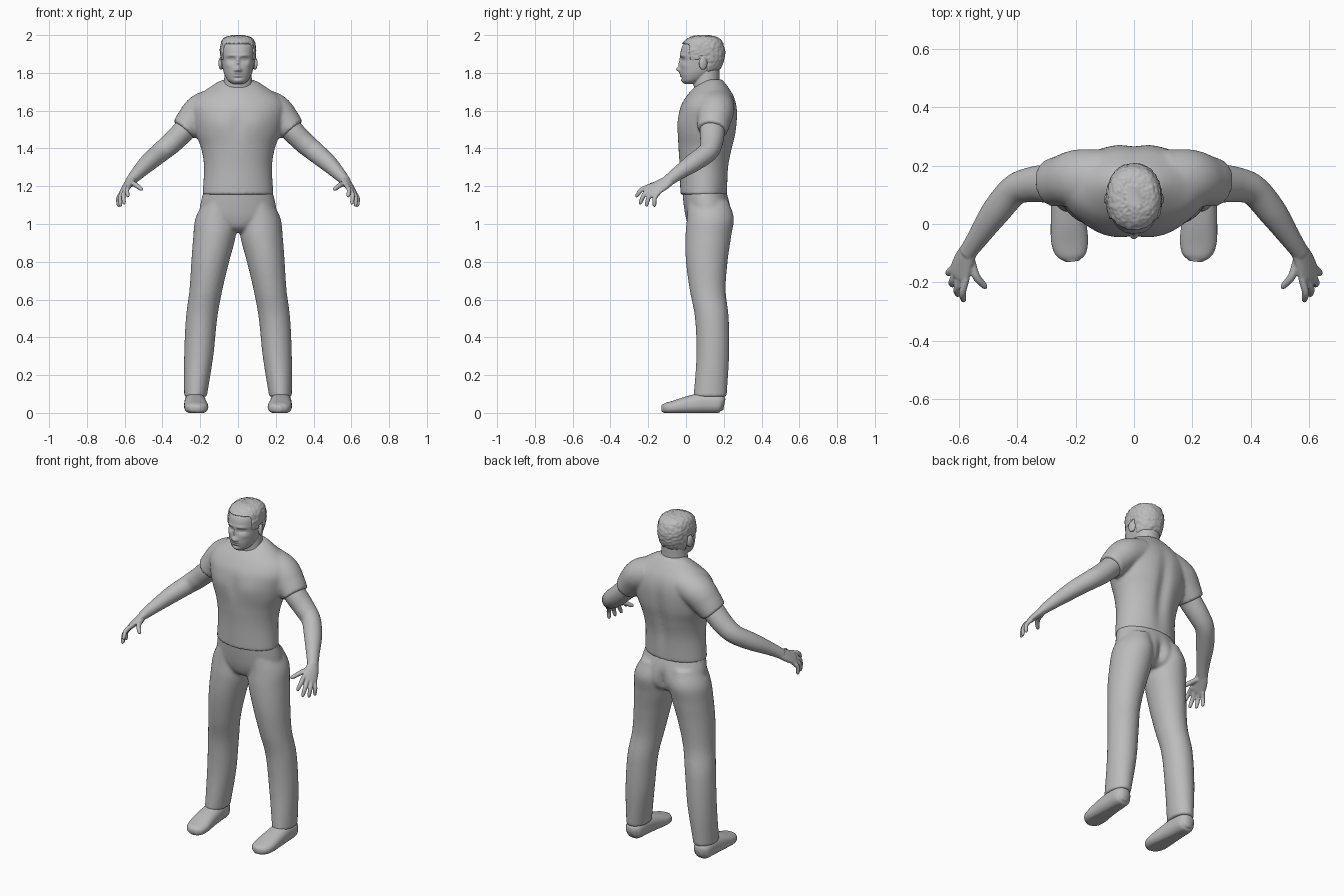
import bpy, bmesh, math
from mathutils import Vector, Matrix, noise

cube = bpy.data.objects.get("Cube")
if cube:
    bpy.data.objects.remove(cube)

grey = bpy.data.materials.new("plain grey")
grey.use_nodes = True
grey.diffuse_color = (0.5, 0.5, 0.5, 1)
grey.node_tree.nodes["Principled BSDF"].inputs["Base Color"].default_value = grey.diffuse_color
X, Y, Z = Vector((1, 0, 0)), Vector((0, 1, 0)), Vector((0, 0, 1))


def spline(rows, steps):
    """Catmull-Rom curve through rows of any width."""
    p = [Vector(r) for r in rows]
    p = [2 * p[0] - p[1]] + p + [2 * p[-1] - p[-2]]
    out = []
    for a, b, c, d in zip(p, p[1:], p[2:], p[3:]):
        for k in range(steps):
            t = k / steps
            out.append((2 * b + (c - a) * t + (2 * a - 5 * b + 4 * c - d) * t * t
                        + (3 * b - a - 3 * c + d) * t ** 3) * 0.5)
    return out + [p[-2]]


def loft(bm, rows, side=X, power=2.0, steps=8, segs=48, upright=False):
    """Skin rings given as centre x, y, z, half size along side, half size across."""
    pts = spline(rows, steps)
    centres = [Vector(p[:3]) for p in pts]
    rings = []
    for i, p in enumerate(pts):
        t = Z if upright else (centres[min(i + 1, len(pts) - 1)] - centres[max(i - 1, 0)]).normalized()
        u = (side - t * side.dot(t)).normalized()
        w = t.cross(u)
        ring = []
        for k in range(segs):
            c, s = math.cos(math.tau * k / segs), math.sin(math.tau * k / segs)
            cu = math.copysign(abs(c) ** (2 / power), c) * p[3]
            cw = math.copysign(abs(s) ** (2 / power), s) * p[4]
            ring.append(bm.verts.new(centres[i] + u * cu + w * cw))
        rings.append(ring)
    for a, b in zip(rings, rings[1:]):
        for k in range(segs):
            n = (k + 1) % segs
            bm.faces.new((a[k], a[n], b[n], b[k]))
    bm.faces.new(rings[0][::-1])
    bm.faces.new(rings[-1])


def column(bm, rows, **options):
    """Level rings given as height, front, back, half width, centre x."""
    loft(bm, [(x, (f + b) / 2, z, w, (b - f) / 2) for z, f, b, w, x in rows], upright=True, **options)


def sculpt(bm, x, z, rx, rz, push, middle=0.1, front=True):
    """Push a soft bump outward (or a dent inward) on the front or back, on both sides."""
    for v in bm.verts:
        if (v.co.y < middle) == front:
            d = ((abs(v.co.x) - x) / rx) ** 2 + ((v.co.z - z) / rz) ** 2
            v.co.y += (-push if front else push) * math.exp(-d)


def mirror(bm):
    made = bmesh.ops.duplicate(bm, geom=bm.verts[:] + bm.edges[:] + bm.faces[:])["geom"]
    for v in made:
        if isinstance(v, bmesh.types.BMVert):
            v.co.x *= -1


def finish(name, bm, voxel=0.0, smooth=4, flip=False):
    bm = bm.copy()
    if flip:
        bmesh.ops.scale(bm, vec=(-1, 1, 1), verts=bm.verts)
    bmesh.ops.recalc_face_normals(bm, faces=bm.faces)
    for f in bm.faces:
        f.smooth = True
    mesh = bpy.data.meshes.new(name)
    bm.to_mesh(mesh)
    bm.free()
    mesh.materials.append(grey)
    ob = bpy.data.objects.new(name, mesh)
    bpy.context.collection.objects.link(ob)
    if voxel:
        fuse = ob.modifiers.new("fuse", 'REMESH')
        fuse.mode, fuse.voxel_size, fuse.use_smooth_shade = 'VOXEL', voxel, True
        soft = ob.modifiers.new("soften", 'SMOOTH')
        soft.factor, soft.iterations = 0.5, smooth


# Shirt: sleeves, then the trunk
bm = bmesh.new()
loft(bm, [(.1, .155, 1.635, .1, .09), (.19, .155, 1.6, .1, .092), (.245, .148, 1.545, .088, .084),
          (.287, .14, 1.497, .08, .071)], side=Y)
mirror(bm)
column(bm, [(1.155, -.03, .22, .188, 0), (1.3, -.033, .23, .18, 0), (1.4, -.04, .25, .195, 0),
            (1.48, -.045, .268, .225, 0), (1.56, -.042, .275, .245, 0), (1.62, -.03, .272, .25, 0),
            (1.67, -.002, .258, .225, 0), (1.71, .03, .235, .17, 0), (1.75, .075, .205, .11, 0),
            (1.765, .1, .19, .075, 0)], segs=64)
sculpt(bm, 0, 1.42, .035, .2, -.02, .13, False)
sculpt(bm, .1, 1.53, .07, .06, .008)
sculpt(bm, 0, 1.53, .025, .08, -.006)
finish("shirt", bm, .009)

# Collar band
bpy.ops.mesh.primitive_torus_add(major_radius=1, minor_radius=.06, major_segments=48, minor_segments=8,
                                 location=(0, .1, 1.715), rotation=(.43, 0, 0))
collar = bpy.context.object
collar.name = "collar"
collar.scale = (.09, .085, .09)
collar.data.materials.append(grey)
bpy.ops.object.shade_smooth()

# Trousers: legs, then the hips
bm = bmesh.new()
column(bm, [(.085, .04, .215, .06, .225), (.3, .055, .228, .077, .208), (.5, .048, .226, .083, .193),
            (.65, .02, .21, .087, .17), (.8, 0, .22, .1, .147), (.93, -.003, .238, .112, .125),
            (1.03, .005, .248, .11, .115), (1.12, .01, .225, .08, .1)])
mirror(bm)
column(bm, [(.955, .06, .19, .05, 0), (.98, .02, .225, .12, 0), (1.03, 0, .24, .2, 0),
            (1.1, -.012, .235, .2, 0), (1.18, -.02, .21, .18, 0)], segs=64)
sculpt(bm, 0, 1.02, .025, .07, -.025, .12, False)
sculpt(bm, .09, 1.03, .07, .06, .006, .12, False)
finish("trousers", bm, .009)

# Arms with hands
bm = bmesh.new()
loft(bm, [(.2, .15, 1.585, .06, .06), (.28, .14, 1.5, .066, .06), (.35, .135, 1.43, .06, .057),
          (.41, .115, 1.38, .053, .053), (.475, .04, 1.325, .05, .047), (.53, -.04, 1.27, .038, .036),
          (.572, -.1, 1.225, .031, .026)], side=Y)
across = Vector((.04, .055, -.03))
loft(bm, [(.56, -.08, 1.237, .03, .026), (.582, -.125, 1.208, .041, .021), (.598, -.17, 1.183, .045, .016),
          (.602, -.185, 1.175, .04, .012)], side=across)
digits = {"index": ((.574, -.185, 1.203), (.585, -.268, 1.145)),
          "middle": ((.592, -.18, 1.187), (.605, -.248, 1.105)),
          "ring": ((.606, -.165, 1.175), (.624, -.213, 1.094)),
          "little": ((.615, -.145, 1.166), (.635, -.17, 1.092)),
          "thumb": ((.56, -.115, 1.215), (.508, -.222, 1.183))}
for digit, (root, tip) in digits.items():
    root, tip = Vector(root), Vector(tip)
    bend = Vector((.008, -.008, .008))
    r = .014 if digit == "thumb" else .0125
    path = [(root, r), (root.lerp(tip, .5) + bend, r), (root.lerp(tip, .9), r * .8), (tip, r * .4)]
    loft(bm, [(*p, w, w) for p, w in path], side=across, steps=5, segs=12)
finish("left_arm", bm, .0045, 3)
finish("right_arm", bm, .0045, 3, flip=True)

# Shoes, flattened underneath
bm = bmesh.new()
loft(bm, [(.228, .203, .045, .025, .03), (.228, .175, .05, .05, .05), (.227, .1, .052, .056, .055),
          (.225, .02, .043, .06, .048), (.22, -.06, .03, .063, .036), (.213, -.105, .025, .05, .028),
          (.21, -.128, .024, .022, .018)], power=2.4)
for v in bm.verts:
    v.co.z = max(v.co.z, 0)
finish("left_shoe", bm)
finish("right_shoe", bm, flip=True)

# Head: skull with sculpted face, neck and ears
skull = [(1.742, -.008, .05, .03, 0), (1.76, -.02, .09, .054, 0), (1.79, -.028, .14, .071, 0),
         (1.82, -.031, .175, .08, 0), (1.86, -.029, .193, .086, 0), (1.9, -.03, .2, .089, 0),
         (1.94, -.02, .195, .088, 0), (1.97, .005, .178, .077, 0), (1.985, .03, .155, .058, 0),
         (1.993, .06, .125, .025, 0)]
bm = bmesh.new()
column(bm, skull, power=2.2, steps=12, segs=112)
for bump in ((.034, 1.87, .022, .013, -.012), (.033, 1.871, .011, .006, .005), (.035, 1.892, .028, .008, .005),
             (0, 1.85, .009, .03, .01), (0, 1.818, .014, .013, .019), (.013, 1.813, .008, .008, .007),
             (0, 1.797, .022, .005, .006), (0, 1.783, .018, .005, .006), (0, 1.773, .02, .005, -.004),
             (0, 1.756, .02, .011, .007), (.055, 1.84, .018, .014, .004)):
    sculpt(bm, *bump, middle=.04)
column(bm, [(1.64, .05, .22, .09, 0), (1.7, .045, .2, .085, 0), (1.75, .04, .18, .075, 0),
            (1.82, .05, .178, .07, 0)])
for s in (-1, 1):
    shape = Matrix.LocRotScale((s * .091, .09, 1.85), Matrix.Rotation(s * .3, 3, 'Z'), (.011, .022, .034))
    bmesh.ops.create_uvsphere(bm, u_segments=20, v_segments=14, radius=1, matrix=shape)
finish("head", bm, .003, 2)

# Short hair: a rough shell that dives under the scalp below the hairline
bm = bmesh.new()
column(bm, skull, power=2.2, steps=10, segs=112)
for v in bm.verts:
    y, z = v.co.y, v.co.z
    line = 1.95 if y < .02 else 1.87 if y < .075 else 1.89 if y < .11 else 1.8
    grow = 1.065 + noise.noise(v.co * 70) * .04 if z > line else .86
    v.co.x *= grow
    v.co.y = .09 + (y - .09) * grow
    v.co.z += .006 * (z > 1.95) * (1 + noise.noise(v.co * 90) * .5)
finish("hair", bm)
